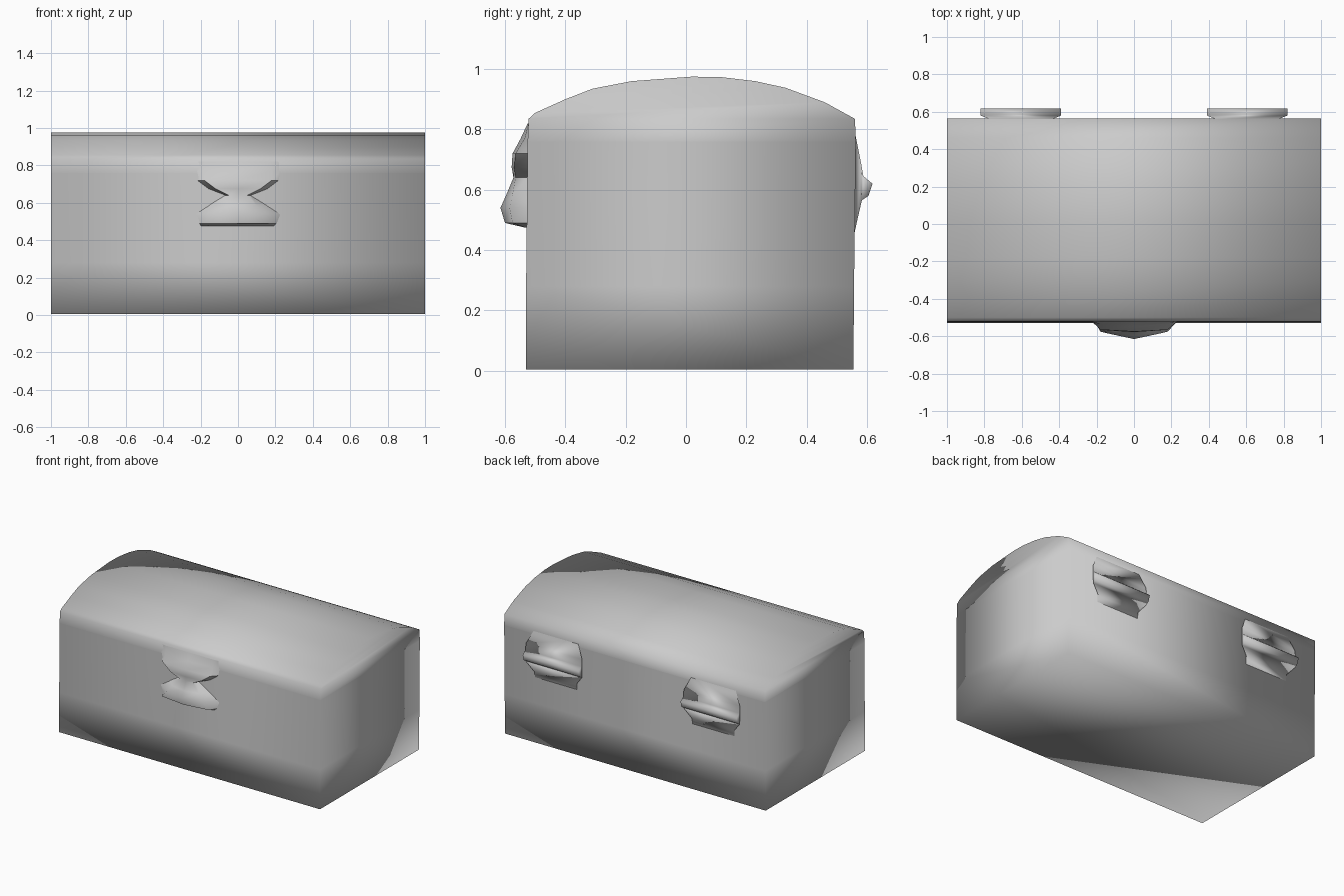
import bpy, bmesh, math

if "Cube" in bpy.data.objects:
    bpy.data.objects.remove(bpy.data.objects["Cube"])


def finish(name, bm, flip_check=True):
    bmesh.ops.recalc_face_normals(bm, faces=bm.faces[:])
    for f in bm.faces:
        f.smooth = True
    mesh = bpy.data.meshes.new(name)
    bm.to_mesh(mesh)
    bm.free()
    ob = bpy.data.objects.new(name, mesh)
    bpy.context.collection.objects.link(ob)
    return ob


def sweep_x(name, profile, x0, x1, sharp_above):
    """Sweep an open (y, z) profile along x and cap both ends with strips."""
    bm = bmesh.new()
    ends = [[bm.verts.new((x, y, z)) for y, z in profile] for x in (x0, x1)]
    a, b = ends
    n = len(profile)
    for i in range(n - 1):
        bm.faces.new((a[i], a[i + 1], b[i + 1], b[i]))
    for row in ends:
        for i in range(n // 2):
            ring = [row[i], row[i + 1], row[n - 2 - i], row[n - 1 - i]]
            ring = list(dict.fromkeys(ring))
            if len(ring) > 2:
                bm.faces.new(ring)
    # crisp rims at the ends, soft corners along the floor
    for e in bm.edges:
        if len(e.link_faces) == 2 and e.verts[0].co.x == e.verts[1].co.x:
            mid = (e.verts[0].co.z + e.verts[1].co.z) / 2
            if mid > sharp_above and e.calc_face_angle() > math.radians(40):
                e.smooth = False
    return finish(name, bm)


# Chest body: box with soft lower edges, open under the lid
sweep_x("chest_body",
        [(-.525, .76), (-.53, .28), (-.53, .005),
         (.555, .005), (.557, .28), (.563, .76)], -1, 1, .1)

# Arched lid with a short upright rim
sweep_x("lid",
        [(-.525, .76), (-.522, .835), (-.50, .855), (-.40, .90), (-.31, .935),
         (-.18, .96), (.02, .975), (.12, .973), (.23, .96), (.33, .938),
         (.46, .89), (.56, .835), (.563, .76)], -1, 1, .1)

# Two wedge hinges on the back
hinge = sweep_x("hinges",
                [(.558, .80), (.580, .69), (.588, .645), (.618, .62),
                 (.605, .58), (.583, .565), (.583, .50), (.555, .44)],
                .39, .82, .1)
# taper the flat straps so that only the ledge stands proud
for v in hinge.data.vertices:
    if v.co.z > .75 or v.co.z < .52:
        v.co.x = .6 + (v.co.x - .6) * .75
        v.co.y = min(v.co.y, .568)
mirror = hinge.modifiers.new("mirror", 'MIRROR')
mirror.use_axis = (True, False, False)

# Front latch: flared top plate, pinched waist and a bulging lower block
# rows: z, half width at wall, half width at face, face y, centre y
rows = [(.475, .20, .18, -.535, -.535),
        (.49, .21, .18, -.575, -.60),
        (.54, .23, .14, -.585, -.615),
        (.585, .16, .10, -.575, -.595),
        (.64, .07, .05, -.565, -.572),
        (.675, .16, .12, -.57, -.578),
        (.72, .22, .18, -.565, -.575),
        (.77, .23, .18, -.535, -.548),
        (.82, .22, .18, -.525, -.525)]
bm = bmesh.new()
grid = [[bm.verts.new(p) for p in ((-w, -.522, z), (-f, y, z), (0, yc, z),
                                   (f, y, z), (w, -.522, z))]
        for z, w, f, y, yc in rows]
for lo, hi in zip(grid, grid[1:]):
    for i in range(4):
        bm.faces.new((lo[i], lo[i + 1], hi[i + 1], hi[i]))
bm.faces.new(grid[0])
finish_latch = finish("front_latch", bm)
for ob in (finish_latch,):
    bpy.context.view_layer.objects.active = ob
    ob.select_set(True)
    bpy.ops.object.shade_smooth_by_angle(angle=math.radians(45))
